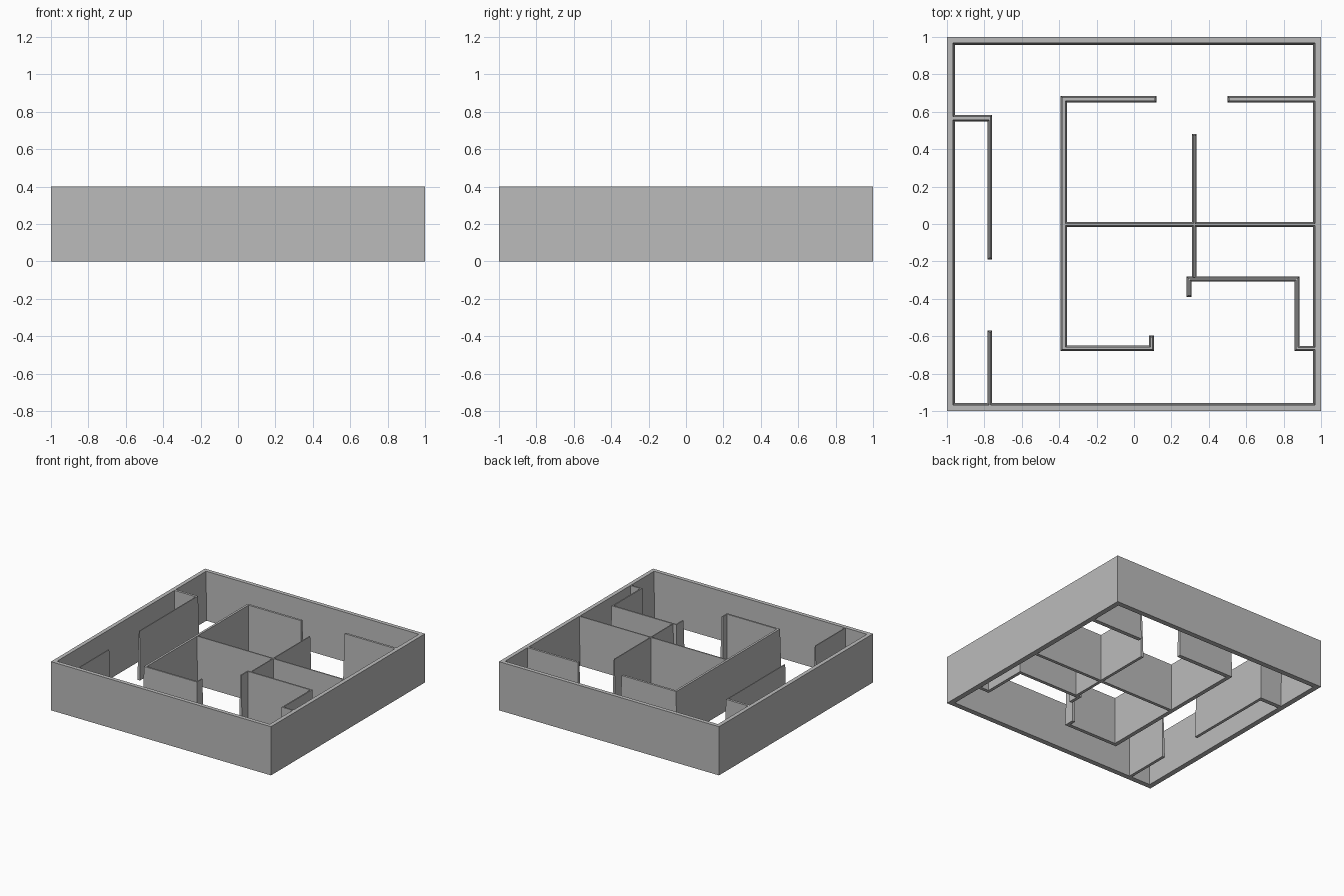
import bpy
import bmesh
from mathutils import Vector

cube = bpy.data.objects.get("Cube")
if cube:
    bpy.data.objects.remove(cube, do_unlink=True)

HEIGHT = 0.4
DRAFT = 0.008   # how far each wall face leans in from base to top

grey = bpy.data.materials.new("wall grey")
grey.use_nodes = True
grey.diffuse_color = (0.5, 0.5, 0.5, 1)
grey.node_tree.nodes["Principled BSDF"].inputs["Base Color"].default_value = (0.5, 0.5, 0.5, 1)


def finish(name, bm):
    bmesh.ops.recalc_face_normals(bm, faces=bm.faces)
    mesh = bpy.data.meshes.new(name)
    bm.to_mesh(mesh)
    bm.free()
    mesh.materials.append(grey)
    obj = bpy.data.objects.new(name, mesh)
    bpy.context.collection.objects.link(obj)


def outline(points, halves, inset):
    """Both sides of a right-angled wall path, mitred at its corners."""
    pts = [Vector(p) for p in points]
    dirs = [(b - a).normalized() for a, b in zip(pts, pts[1:])]
    offs = [Vector((-d.y, d.x)) * (h - inset) for d, h in zip(dirs, halves)]
    pts[0] = pts[0] + dirs[0] * inset
    pts[-1] = pts[-1] - dirs[-1] * inset
    turns = [offs[0]] + [a + b for a, b in zip(offs, offs[1:])] + [offs[-1]]
    return [(p + t, p - t) for p, t in zip(pts, turns)]


def wall(name, points, halves):
    """Drafted wall: wide at the base, narrower at the top."""
    bm = bmesh.new()
    rings = []
    base, top = outline(points, halves, 0), outline(points, halves, DRAFT)
    for (bl, br), (tl, tr) in zip(base, top):
        rings.append([bm.verts.new((p.x, p.y, z)) for p, z in
                      ((bl, 0), (br, 0), (tr, HEIGHT), (tl, HEIGHT))])
    for a, b in zip(rings, rings[1:]):
        for i in range(4):
            j = (i + 1) % 4
            bm.faces.new((a[i], a[j], b[j], b[i]))
    bm.faces.new(rings[0])
    bm.faces.new(rings[-1])
    finish(name, bm)


# Outer walls: a square tube, plumb outside and drafted inside
bm = bmesh.new()
loops = []
for r, z in ((1, 0), (1, HEIGHT), (0.967, HEIGHT), (0.957, 0)):
    loops.append([bm.verts.new((sx * r, sy * r, z))
                  for sx, sy in ((-1, -1), (1, -1), (1, 1), (-1, 1))])
for k in range(4):
    a, b = loops[k], loops[(k + 1) % 4]
    for i in range(4):
        j = (i + 1) % 4
        bm.faces.new((a[i], a[j], b[j], b[i]))
finish("outer_walls", bm)

# Partitions on the right side
wall("closet_wall", [(-0.98, 0.565), (-0.77, 0.565), (-0.77, -0.19)], [0.018, 0.012])
wall("front_closet_wall", [(-0.77, -0.98), (-0.77, -0.57)], [0.012])

# Main room walls
wall("hall_wall", [(0.12, 0.667), (-0.375, 0.667), (-0.375, -0.665),
                   (0.093, -0.665), (0.093, -0.595)], [0.017, 0.017, 0.015, 0.013])
wall("back_room_wall", [(0.5, 0.667), (0.98, 0.667)], [0.017])
wall("middle_wall", [(-0.375, -0.003), (0.98, -0.003)], [0.013])
wall("cross_wall", [(0.322, 0.48), (0.322, -0.295)], [0.012])

# Small front room with its stepped doorway
wall("bath_wall", [(0.295, -0.39), (0.295, -0.294), (0.872, -0.294),
                   (0.872, -0.665), (0.98, -0.665)], [0.013, 0.014, 0.013, 0.014])
